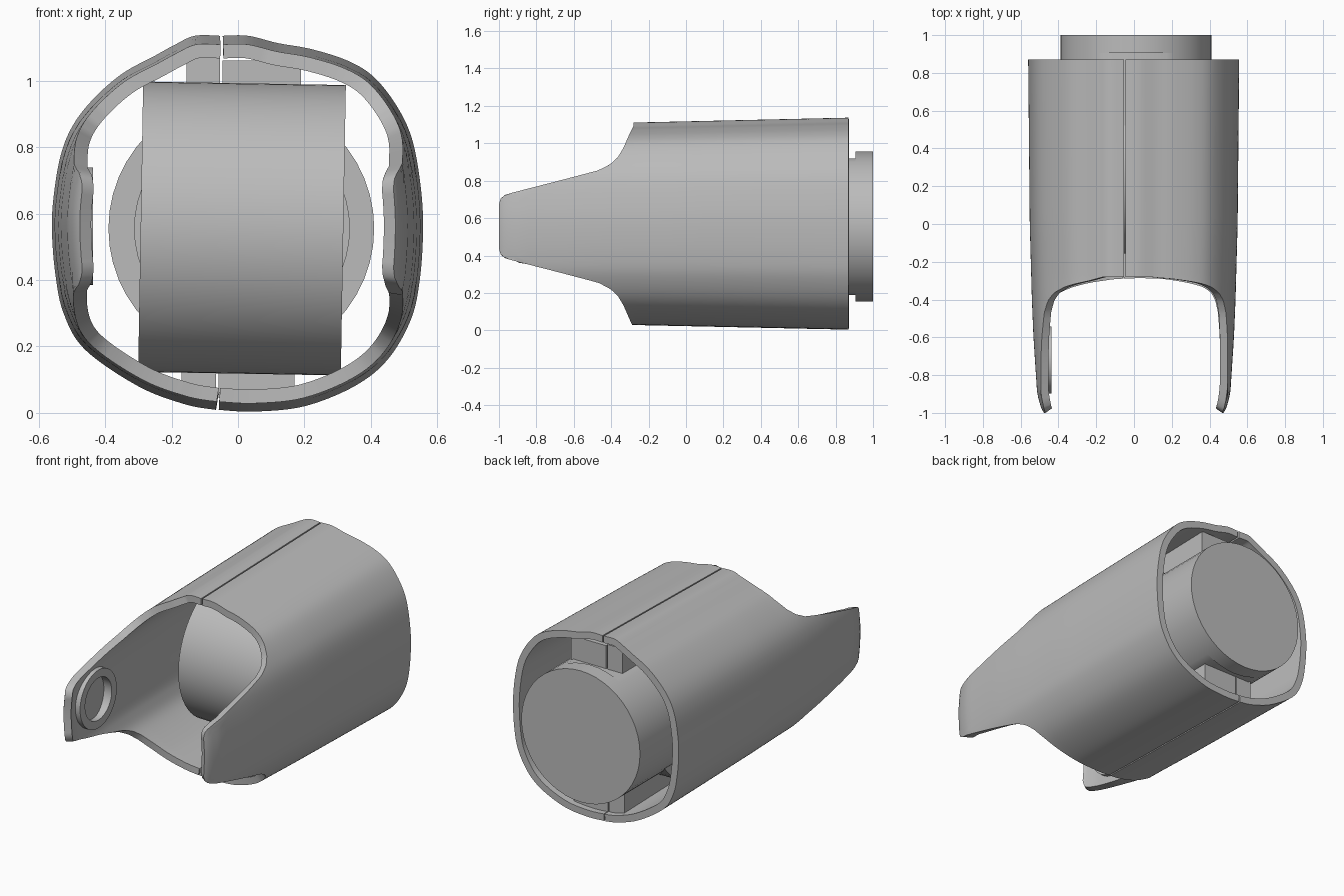
import bpy, bmesh, math
from mathutils import Matrix, Vector

if "Cube" in bpy.data.objects:
    bpy.data.objects.remove(bpy.data.objects["Cube"], do_unlink=True)

grey = bpy.data.materials.new("plain_grey")
grey.use_nodes = True
tone = (0.5, 0.5, 0.5, 1)
grey.diffuse_color = tone
grey.node_tree.nodes["Principled BSDF"].inputs["Base Color"].default_value = tone

MID = 0.555      # height of the central axis
SEAM = -0.05     # split line of the shell
BACK = 0.87      # rear end of the shell


def finish(name, bm, thickness=0):
    mesh = bpy.data.meshes.new(name)
    bm.to_mesh(mesh)
    bm.free()
    mesh.materials.append(grey)
    ob = bpy.data.objects.new(name, mesh)
    bpy.context.collection.objects.link(ob)
    bpy.ops.object.select_all(action="DESELECT")
    ob.select_set(True)
    bpy.context.view_layer.objects.active = ob
    if thickness:
        mod = ob.modifiers.new("wall", "SOLIDIFY")
        mod.thickness = thickness
        mod.offset = -1
        bpy.ops.object.modifier_apply(modifier=mod.name)
    bpy.ops.object.shade_smooth_by_angle(angle=math.radians(35))
    return ob


def lookup(table, v):
    """Linear interpolation in a sorted table of pairs."""
    if v <= table[0][0]:
        return table[0][1]
    for (a, fa), (b, fb) in zip(table, table[1:]):
        if v <= b:
            return fa + (fb - fa) * (v - a) / (b - a)
    return table[-1][1]


def smooth_path(points, steps):
    """Catmull-Rom curve through the points."""
    p = [Vector(q) for q in points]
    p = [p[0]] + p + [p[-1]]
    out = []
    for a, b, c, d in zip(p, p[1:], p[2:], p[3:]):
        for k in range(steps):
            t = k / steps
            out.append(0.5 * (2 * b + (c - a) * t + (2 * a - 5 * b + 4 * c - d) * t * t
                              + (3 * b - a - 3 * c + d) * t ** 3))
    return out + [p[-1]]


# Front edge of the shell by distance from mid height, and inward curl by depth
edge = [(0, -1), (.12, -1), (.15, -.99), (.168, -.97), (.178, -.94), (.25, -.66),
        (.3, -.47), (.333, -.405), (.37, -.365), (.42, -.335), (.5, -.3), (.54, -.28)]
curl = [(-1, .85), (-.98, .875), (-.9, .915), (-.6, .95), (-.4, .965), (0, .985), (BACK, 1)]
taper = [(-.28, .955), (BACK, 1)]

# Cross-section halves, top to bottom
half_a = [(SEAM + .004, 1.135), (.03, 1.135), (.12, 1.113), (.22, 1.095), (.33, 1.06), (.41, 1.01),
          (.48, .92), (.525, .82), (.55, .68), (.557, .55), (.547, .4), (.52, .28),
          (.45, .16), (.35, .08), (.2, .02), (.05, .004), (SEAM - .008, .009)]
half_b = [(SEAM - .004, 1.135), (-.13, 1.135), (-.19, 1.108), (-.25, 1.075), (-.35, 1.02), (-.44, .94),
          (-.5, .86), (-.535, .77), (-.555, .65), (-.56, .55), (-.55, .42), (-.525, .3),
          (-.46, .19), (-.3, .08), (-.16, .026), (SEAM - .016, .009)]


def shell_half(name, section, flip):
    bm = bmesh.new()
    rows = 28
    grid = []
    for x, z in smooth_path(section, 9):
        front = lookup(edge, abs(z - MID) * taper[0][1])
        column = []
        for j in range(rows + 1):
            t = 1 - (1 - j / rows) ** 1.6
            y = BACK + (front - BACK) * t
            column.append(bm.verts.new((x * lookup(curl, y), y, MID + (z - MID) * lookup(taper, y))))
        grid.append(column)
    for c, d in zip(grid, grid[1:]):
        for j in range(rows):
            face = [c[j], c[j + 1], d[j + 1], d[j]]
            bm.faces.new(face[::-1] if flip else face)
    return finish(name, bm, .042)


shell_half("left_shell", half_a, False)
shell_half("right_shell", half_b, True)


def cylinder(name, radius, axis, start, end, centre, sides=48, tilt=0, flat=0):
    """Cylinder along x or y, optionally with flats cut above and below."""
    bm = bmesh.new()
    bmesh.ops.create_cone(bm, cap_ends=True, segments=sides, radius1=radius,
                          radius2=radius, depth=end - start)
    turn = Matrix.Rotation(math.pi / 2, 4, "Y" if axis == "X" else "X")
    bmesh.ops.transform(bm, matrix=turn, verts=bm.verts)
    for s in (1, -1) if flat else ():
        cut = bmesh.ops.bisect_plane(bm, geom=bm.verts[:] + bm.edges[:] + bm.faces[:],
                                     plane_co=(0, 0, s * flat), plane_no=(0, 0, s), clear_outer=True)
        bmesh.ops.edgeloop_fill(bm, edges=[e for e in cut["geom_cut"] if isinstance(e, bmesh.types.BMEdge)])
    place = Matrix.Translation(centre) @ Matrix.Rotation(tilt, 4, "Y")
    bmesh.ops.transform(bm, matrix=place, verts=bm.verts)
    bmesh.ops.recalc_face_normals(bm, faces=bm.faces)
    return finish(name, bm)


# Cross drum and the motor housing behind it
cylinder("cross_drum", .437, "X", -.305, .305, (.012, .28, MID), 64, math.radians(1))
cylinder("inner_barrel", .325, "Y", .2, .52, (.012, .36, MID))
cylinder("housing_neck", .4, "Y", .5, .905, (.01, .7025, MID), flat=.365)
cylinder("housing_cap", .4, "Y", .905, 1, (.01, .9525, MID))


# Mounting blocks above and below the neck, split at the seam
def block(name, x0, x1, z0, z1):
    bm = bmesh.new()
    bmesh.ops.create_cube(bm, size=1)
    size = Matrix.Diagonal((x1 - x0, .45, z1 - z0, 1))
    place = Matrix.Translation(((x0 + x1) / 2, .61, (z0 + z1) / 2))
    bmesh.ops.transform(bm, matrix=place @ size, verts=bm.verts)
    return finish(name, bm)


block("top_block_left", SEAM + .004, .19, .91, 1.06)
block("top_block_right", -.155, SEAM - .004, .91, 1.07)
block("bottom_block_left", SEAM - .008, .17, .045, .2)
block("bottom_block_right", -.17, SEAM - .016, .055, .2)


# Bearing rings on the inner faces of the fork
def ring(name, x0, x1, z):
    bm = bmesh.new()
    n = 48
    profile = [(x0, .177), (x1, .177), (x1, .128), (x0, .128)]
    loops = []
    for i in range(n):
        a = math.tau * i / n
        loops.append([bm.verts.new((x, -.72 + r * math.cos(a), z + r * math.sin(a))) for x, r in profile])
    for i in range(n):
        c, d = loops[i], loops[(i + 1) % n]
        for k in range(4):
            m = (k + 1) % 4
            bm.faces.new((c[k], c[m], d[m], d[k]))
    bmesh.ops.recalc_face_normals(bm, faces=bm.faces)
    return finish(name, bm)


ring("left_bearing_ring", .46, .5, .547)
ring("right_bearing_ring", -.49, -.437, .562)
